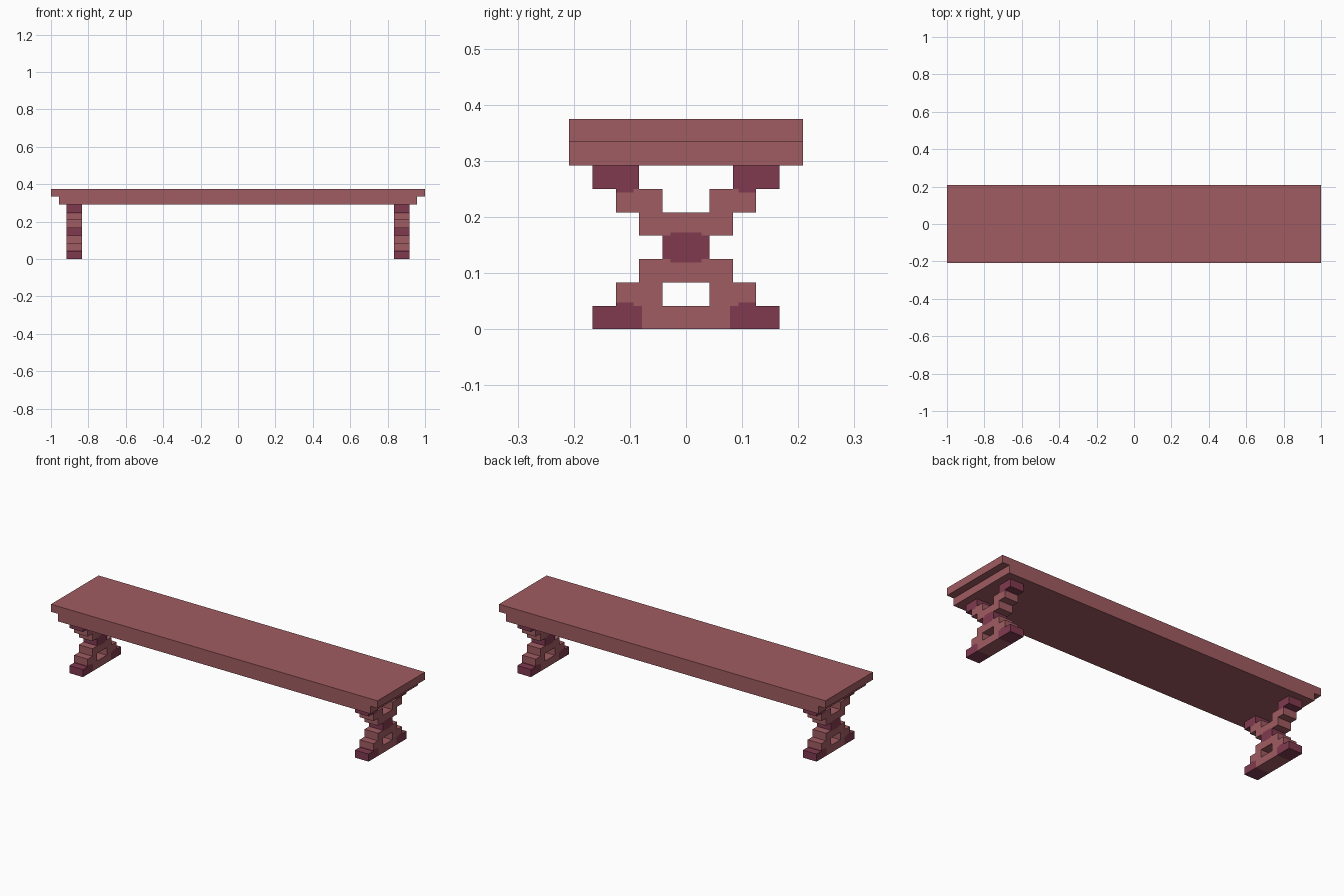
import bpy, bmesh
from mathutils import Vector

cube = bpy.data.objects.get("Cube")
if cube:
    bpy.data.objects.remove(cube, do_unlink=True)

U = 1 / 24  # block size


def material(name, rgb):
    m = bpy.data.materials.new(name)
    m.use_nodes = True
    col = (*rgb, 1)
    m.diffuse_color = col
    m.node_tree.nodes["Principled BSDF"].inputs["Base Color"].default_value = col
    return m


ROSE = material("rose wood", (0.352, 0.107, 0.122))
PLUM = material("plum trim", (0.216, 0.042, 0.080))


def add_object(name, bm, mats):
    me = bpy.data.meshes.new(name)
    bm.to_mesh(me)
    bm.free()
    for m in mats:
        me.materials.append(m)
    ob = bpy.data.objects.new(name, me)
    bpy.context.scene.collection.objects.link(ob)
    return ob


def slab(name, half_x, half_y, z0, z1):
    bm = bmesh.new()
    bmesh.ops.create_cube(bm, size=1)
    bmesh.ops.scale(bm, vec=(2 * half_x, 2 * half_y, z1 - z0), verts=bm.verts)
    bmesh.ops.translate(bm, vec=(0, 0, (z0 + z1) / 2), verts=bm.verts)
    return add_object(name, bm, [ROSE])


# Stepped trestle: (inner, outer) half widths of each row, bottom to top, in blocks
ROWS = [(0, 4), (1, 3), (0, 2), (0, 1), (0, 2), (1, 3), (2, 4)]

# Plum areas as (min |y|, max |y|, min z, max z), with their small overlaps
PLUM_AREAS = [
    (0.078, 4 * U, 0, U), (0.094, 3 * U, U, U + 0.006),
    (0, U, 3 * U, 4 * U), (0, 0.028, 3 * U - 0.006, 4 * U + 0.006),
    (2 * U, 4 * U, 6 * U, 7 * U), (0.094, 3 * U, 6 * U - 0.006, 6 * U),
]


def filled(y, z):
    inner, outer = ROWS[min(int(z / U), 6)]
    return inner * U < abs(y) < outer * U


def is_plum(y, z):
    return any(a < abs(y) < b and c < z < d for a, b, c, d in PLUM_AREAS)


def trestle(name, x0, x1):
    half = [i * U for i in range(5)] + [0.028, 0.078, 0.094]
    ys = sorted({s * v for v in half for s in (-1, 1)})
    zs = sorted([i * U for i in range(8)]
                + [U + 0.006, 3 * U - 0.006, 4 * U + 0.006, 6 * U - 0.006])
    bm = bmesh.new()
    # Fill the profile cell by cell, then extrude it sideways
    for ya, yb in zip(ys, ys[1:]):
        for za, zb in zip(zs, zs[1:]):
            if filled((ya + yb) / 2, (za + zb) / 2):
                bm.faces.new([bm.verts.new((x0, y, z)) for y, z in
                              ((ya, za), (ya, zb), (yb, zb), (yb, za))])
    bmesh.ops.remove_doubles(bm, verts=bm.verts, dist=1e-5)
    ext = bmesh.ops.extrude_face_region(bm, geom=bm.faces[:], use_keep_orig=True)
    moved = [g for g in ext["geom"] if isinstance(g, bmesh.types.BMVert)]
    bmesh.ops.translate(bm, vec=(x1 - x0, 0, 0), verts=moved)
    bmesh.ops.recalc_face_normals(bm, faces=bm.faces[:])
    # Colour each face by the block just beneath it
    for f in bm.faces:
        p = f.calc_center_median() - f.normal * 0.002
        f.material_index = int(is_plum(p.y, p.z))
    return add_object(name, bm, [ROSE, PLUM])


# Seat board and the slightly shorter board below it
slab("seat_board", 1.0, 5 * U, 8 * U, 9 * U)
slab("under_board", 23 * U, 5 * U, 7 * U, 8 * U)

# Supports at both ends
trestle("left_trestle", 20 * U, 22 * U)
trestle("right_trestle", -22 * U, -20 * U)
